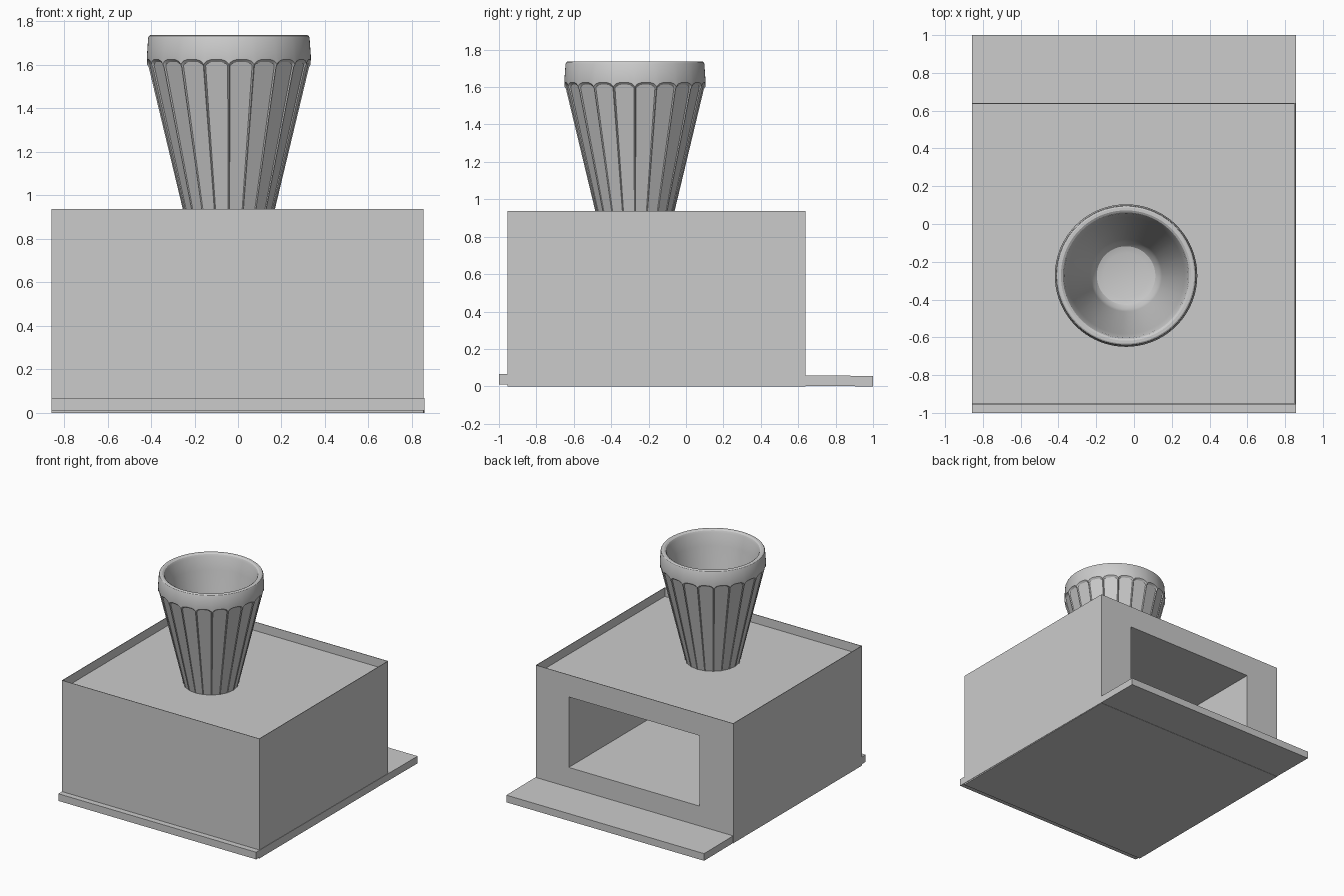
import bpy, bmesh, math

if "Cube" in bpy.data.objects:
    bpy.data.objects.remove(bpy.data.objects["Cube"])

grey = bpy.data.materials.new("light_grey")
grey.diffuse_color = (0.6, 0.6, 0.6, 1)
grey.use_nodes = True
grey.node_tree.nodes["Principled BSDF"].inputs["Base Color"].default_value = grey.diffuse_color


def finish(name, bm, smooth=False):
    bmesh.ops.remove_doubles(bm, verts=bm.verts, dist=1e-5)
    me = bpy.data.meshes.new(name)
    bm.to_mesh(me)
    bm.free()
    ob = bpy.data.objects.new(name, me)
    bpy.context.collection.objects.link(ob)
    me.materials.append(grey)
    if smooth:
        bpy.ops.object.select_all(action='DESELECT')
        bpy.context.view_layer.objects.active = ob
        ob.select_set(True)
        bpy.ops.object.shade_smooth_by_angle(angle=math.radians(28))
    return ob


def bridge(bm, a, b):
    n = len(a)
    for i in range(n):
        j = (i + 1) % n
        bm.faces.new((a[i], a[j], b[j], b[i]))


def rect(bm, x0, x1, y0, y1, z):
    return [bm.verts.new(p) for p in
            ((x0, y0, z), (x1, y0, z), (x1, y1, z), (x0, y1, z))]


# Box: outer walls, thin rim, sunken top, tunnel open at the back
X0, X1, Y0, Y1, ZT, ZR = -0.858, 0.854, -0.955, 0.64, 0.938, 0.87
T = 0.004
bm = bmesh.new()
low = rect(bm, X0, X1, Y0, Y1, 0.0)
top = rect(bm, X0, X1, Y0, Y1, ZT)
rim = rect(bm, X0 + T, X1 - T, Y0 + T, Y1 - T, ZT)
sunk = rect(bm, X0 + T, X1 - T, Y0 + T, Y1 - T, ZR)
bm.faces.new(low[::-1])
for i, j in ((0, 1), (1, 2), (3, 0)):
    bm.faces.new((low[i], low[j], top[j], top[i]))
bridge(bm, top, rim)
bridge(bm, rim, sunk)
bm.faces.new(sunk)


def opening(y):
    return [bm.verts.new((x, y, z)) for x, z in
            ((0.568, 0.213), (-0.567, 0.213), (-0.567, 0.765), (0.568, 0.765))]


mouth, end = opening(Y1), opening(-0.9)
bridge(bm, [low[2], low[3], top[3], top[2]], mouth)
bridge(bm, mouth, end)
bm.faces.new(end)
finish("box_body", bm)

# Base plate, tilted very slightly up at the front
bm = bmesh.new()
bmesh.ops.create_cube(bm, size=1)
for v in bm.verts:
    y = 2 * v.co.y
    lift = 0.011 * (1 - y) / 2
    v.co = (v.co.x * 1.714, y, lift + (0.056 if v.co.z > 0 else 0.0))
finish("base_plate", bm)

# Faceted tumbler: 20 flat facets with narrow ridges and arched tops
CX, CY = -0.042, -0.273
FLUTES = 20
HALF = math.pi / FLUTES
cols = []
for k in range(FLUTES):
    for t in (-1, -0.9, -0.75, -0.4, 0, 0.4, 0.75, 0.9):
        a = t * HALF
        f = 1.0 if t == -1 else 0.98 * math.cos(0.9 * HALF) / math.cos(a)
        arch = 1.625 - 0.024 * abs(t) ** 4
        cols.append(((2 * k + 1) * HALF + a, f, arch))

# Lip and inside wall profile (radius, height)
profile = [(0.377, 1.64), (0.371, 1.725), (0.367, 1.733), (0.36, 1.737),
           (0.345, 1.737), (0.334, 1.73), (0.327, 1.715), (0.31, 1.62),
           (0.19, 1.03), (0.178, 0.985), (0.155, 0.96), (0.12, 0.95)]
bm = bmesh.new()


def ring(fn):
    vs = []
    for a, f, arch in cols:
        r, z = fn(f, arch)
        vs.append(bm.verts.new((CX + r * math.cos(a), CY + r * math.sin(a), z)))
    return vs


def wall(z):
    return 0.196 + (z - 0.87) * 0.24


rings = [ring(lambda f, h: (wall(0.868) * f, 0.868)),
         ring(lambda f, h: (wall(h - 0.012) * f, h - 0.012)),
         ring(lambda f, h: (0.376, h))]
rings += [ring(lambda f, h, p=p: p) for p in profile]
for a, b in zip(rings, rings[1:]):
    bridge(bm, a, b)
bm.faces.new(rings[0][::-1])
bm.faces.new(rings[-1])
finish("tumbler", bm, smooth=True)
